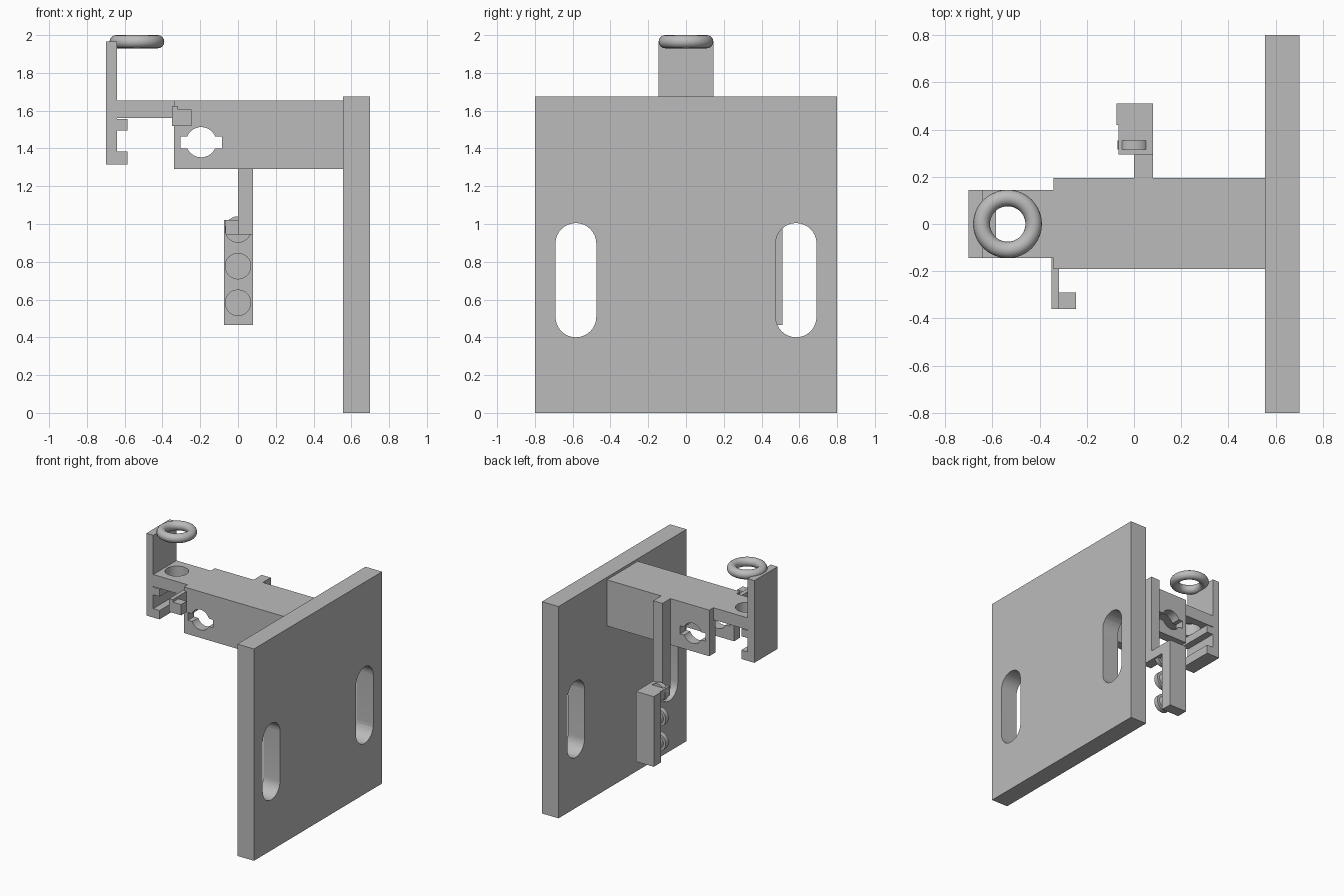
import bpy
import bmesh
import math
from mathutils import Matrix

if "Cube" in bpy.data.objects:
    bpy.data.objects.remove(bpy.data.objects["Cube"])

grey = bpy.data.materials.new("plain grey")
grey.diffuse_color = (0.5, 0.5, 0.5, 1)
grey.use_nodes = True
grey.node_tree.nodes["Principled BSDF"].inputs["Base Color"].default_value = grey.diffuse_color


def finish(name, bm):
    bmesh.ops.recalc_face_normals(bm, faces=bm.faces)
    me = bpy.data.meshes.new(name)
    bm.to_mesh(me)
    bm.free()
    me.materials.append(grey)
    ob = bpy.data.objects.new(name, me)
    bpy.context.collection.objects.link(ob)
    return ob


def box(name, x, y, z):
    """Box from (min, max) pairs on each axis."""
    bm = bmesh.new()
    bmesh.ops.create_cube(bm, size=1)
    for v in bm.verts:
        v.co = [a[0] + (c + 0.5) * (a[1] - a[0]) for a, c in zip((x, y, z), v.co)]
    return finish(name, bm)


def rod(name, axis, centre, r, length):
    """Cylinder along an axis."""
    bm = bmesh.new()
    rot = {'X': Matrix.Rotation(math.pi / 2, 4, 'Y'),
           'Y': Matrix.Rotation(math.pi / 2, 4, 'X'), 'Z': Matrix()}[axis]
    bmesh.ops.create_cone(bm, cap_ends=True, segments=48, radius1=r, radius2=r,
                          depth=length, matrix=Matrix.Translation(centre) @ rot)
    return finish(name, bm)


def extrude(name, outline, axis, a, b):
    """Closed outline swept from a to b; axis X takes (y, z) points."""
    bm = bmesh.new()
    pts = [(a, u, v) if axis == 'X' else (u, a, v) for u, v in outline]
    f = bm.faces.new([bm.verts.new(p) for p in pts])
    ext = bmesh.ops.extrude_face_region(bm, geom=[f])
    d = (b - a, 0, 0) if axis == 'X' else (0, b - a, 0)
    bmesh.ops.translate(bm, vec=d, verts=[g for g in ext["geom"] if isinstance(g, bmesh.types.BMVert)])
    return finish(name, bm)


def smooth(ob):
    bpy.ops.object.select_all(action='DESELECT')
    ob.select_set(True)
    bpy.context.view_layer.objects.active = ob
    bpy.ops.object.shade_smooth_by_angle(angle=math.radians(30))


def cut(ob, *cutters):
    bpy.context.view_layer.objects.active = ob
    for c in cutters:
        m = ob.modifiers.new("cut", 'BOOLEAN')
        m.operation, m.solver, m.object = 'DIFFERENCE', 'EXACT', c
        bpy.ops.object.modifier_apply(modifier=m.name)
        bpy.data.objects.remove(c)
    smooth(ob)


# Mounting plate with two long slots
plate = box("mounting_plate", (0.555, 0.70), (-0.8, 0.8), (0, 1.675))
for s in (-1, 1):
    r, yc = 0.108, s * 0.583
    slot = []
    for i in range(34):
        top = i < 17
        t = math.pi * (i if top else i - 1) / 16
        slot.append((yc + r * math.cos(t), (0.897 if top else 0.508) + r * math.sin(t)))
    cut(plate, extrude("slot_cutter", slot, 'X', 0.4, 0.9))

# Channel arm, open underneath, with keyed hole through both walls
arm = extrude("channel_arm", [(-0.19, 1.29), (-0.115, 1.29), (-0.115, 1.56), (0.12, 1.56),
                              (0.12, 1.29), (0.195, 1.29), (0.195, 1.655), (-0.19, 1.655)],
              'X', -0.34, 0.555)
cut(arm, rod("hole_cutter", 'Y', (-0.195, 0, 1.433), 0.08, 1),
    box("key_cutter", (-0.305, -0.085), (-0.5, 0.5), (1.40, 1.462)))

# Narrow end bar with a vertical hole
bar = box("end_bar", (-0.64, -0.34), (-0.145, 0.145), (1.56, 1.655))
cut(bar, rod("bar_hole_cutter", 'Z', (-0.535, 0, 1.6), 0.085, 1))

# Upright end plate and its two inner lips
box("end_plate", (-0.70, -0.64), (-0.145, 0.145), (1.315, 1.965))
for i, z in enumerate(((1.315, 1.385), (1.495, 1.555))):
    box(f"end_lip_{i + 1}", (-0.64, -0.585), (-0.145, 0.145), z)

# Ring on top
bm = bmesh.new()
n, k = 48, 16
grid = []
for i in range(n):
    a = math.tau * i / n
    grid.append([])
    for j in range(k):
        b = math.tau * j / k
        q = 0.11 + 0.035 * math.cos(b)
        grid[i].append(bm.verts.new((-0.535 + q * math.cos(a), q * math.sin(a),
                                     1.965 + 0.035 * math.sin(b))))
for i in range(n):
    for j in range(k):
        bm.faces.new((grid[i][j], grid[(i + 1) % n][j],
                      grid[(i + 1) % n][(j + 1) % k], grid[i][(j + 1) % k]))
smooth(finish("top_ring", bm))

# Small side hook at the front
box("hook_arm", (-0.35, -0.318), (-0.36, -0.145), (1.52, 1.625))
box("hook_tip", (-0.318, -0.245), (-0.36, -0.29), (1.52, 1.605))

# Hanging strip, connector and button plate at the rear
box("hanging_strip", (0, 0.08), (0.195, 0.295), (0.945, 1.655))
box("connector", (-0.065, 0.08), (0.295, 0.42), (0.945, 1.02))
box("button_plate", (-0.075, 0.08), (0.42, 0.51), (0.465, 1.02))

# Three flanged buttons facing forward
for i, z in enumerate((0.583, 0.777, 0.971)):
    smooth(rod(f"button_stem_{i + 1}", 'Y', (0, 0.385, z), 0.05, 0.07))
    smooth(rod(f"button_cap_{i + 1}", 'Y', (0, 0.335, z), 0.07, 0.037))
